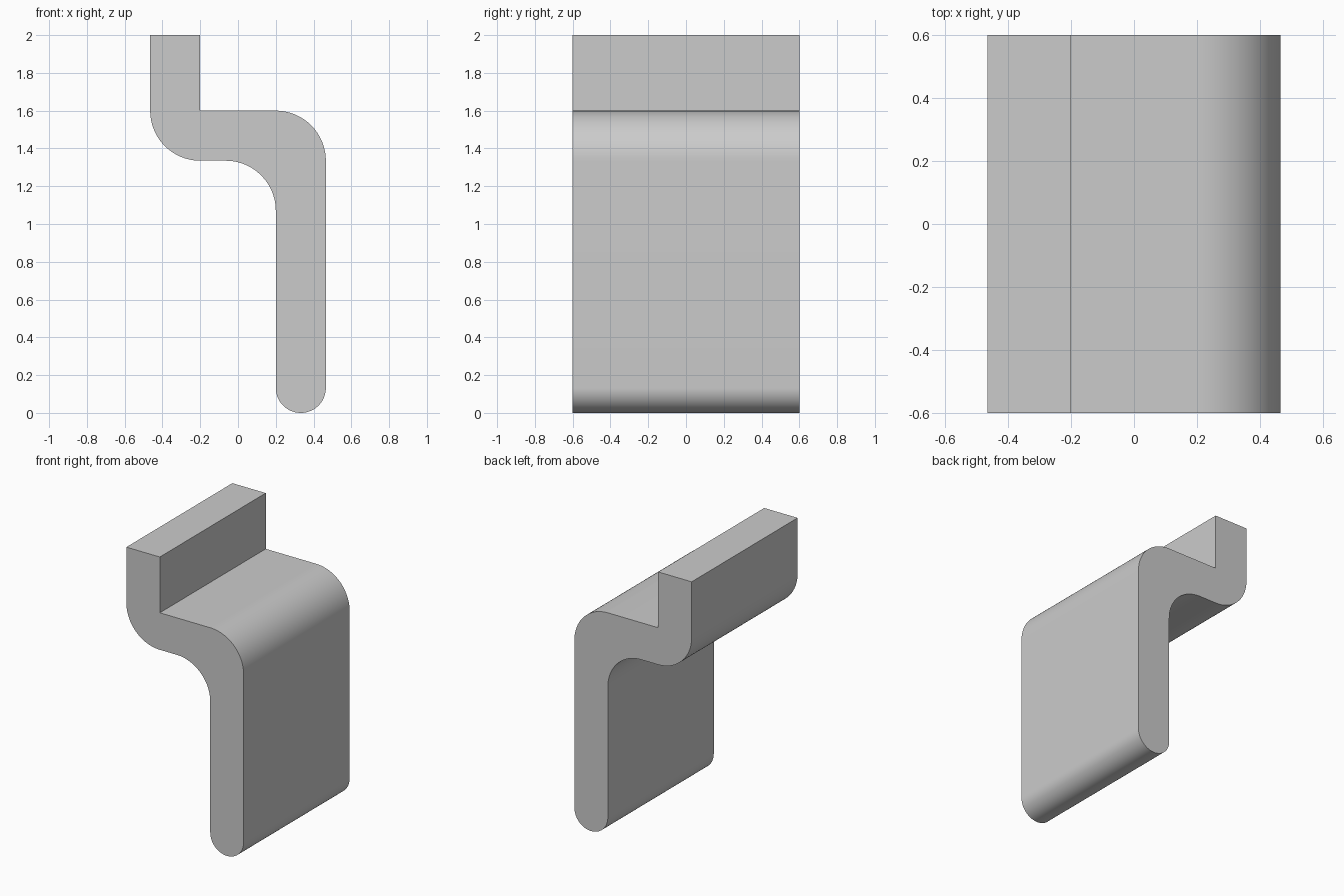
import bpy, bmesh
from math import radians, cos, sin
from mathutils import Vector

cube = bpy.data.objects.get("Cube")
if cube:
    bpy.data.objects.remove(cube, do_unlink=True)

THICK = 0.265      # plate thickness, also the bend radius
HALF_WIDTH = 0.6
STEP = 0.2         # x of the inner faces of both upright walls
LEDGE = 1.6        # height of the ledge


def arc(cx, cz, radius, start, end, steps=24):
    """Points along an arc in the xz plane, angles in degrees."""
    angles = [radians(start + (end - start) * i / steps) for i in range(steps + 1)]
    return [(cx + radius * cos(a), cz + radius * sin(a)) for a in angles]


# Side profile of the bent plate, anticlockwise from the top lip
tip = THICK / 2
profile = [(-STEP, 2), (-STEP - THICK, 2)]
profile += arc(-STEP, LEDGE, THICK, 180, 270)                       # lower bend of the lip
profile += arc(STEP - THICK, LEDGE - 2 * THICK, THICK, 90, 0)       # hollow under the ledge
profile += arc(STEP + tip, tip, tip, 180, 360, 40)                  # rounded foot
profile += arc(STEP, LEDGE - THICK, THICK, 0, 90)                   # outer shoulder
profile += [(-STEP, LEDGE)]

# Extrude the profile across the width
bm = bmesh.new()
face = bm.faces.new([bm.verts.new((x, -HALF_WIDTH, z)) for x, z in profile])
result = bmesh.ops.extrude_face_region(bm, geom=[face])
moved = [v for v in result["geom"] if isinstance(v, bmesh.types.BMVert)]
bmesh.ops.translate(bm, verts=moved, vec=Vector((0, 2 * HALF_WIDTH, 0)))
bmesh.ops.recalc_face_normals(bm, faces=bm.faces)
mesh = bpy.data.meshes.new("bent_plate")
bm.to_mesh(mesh)
bm.free()

plate = bpy.data.objects.new("bent_plate", mesh)
bpy.context.collection.objects.link(plate)

# Plain grey finish
grey = bpy.data.materials.new("light_grey")
grey.use_nodes = True
colour = (0.6, 0.6, 0.6, 1)
grey.diffuse_color = colour
grey.node_tree.nodes["Principled BSDF"].inputs["Base Color"].default_value = colour
mesh.materials.append(grey)

# Smooth bends with crisp edges
bpy.ops.object.select_all(action="DESELECT")
plate.select_set(True)
bpy.context.view_layer.objects.active = plate
bpy.ops.object.shade_smooth_by_angle(angle=radians(30))
